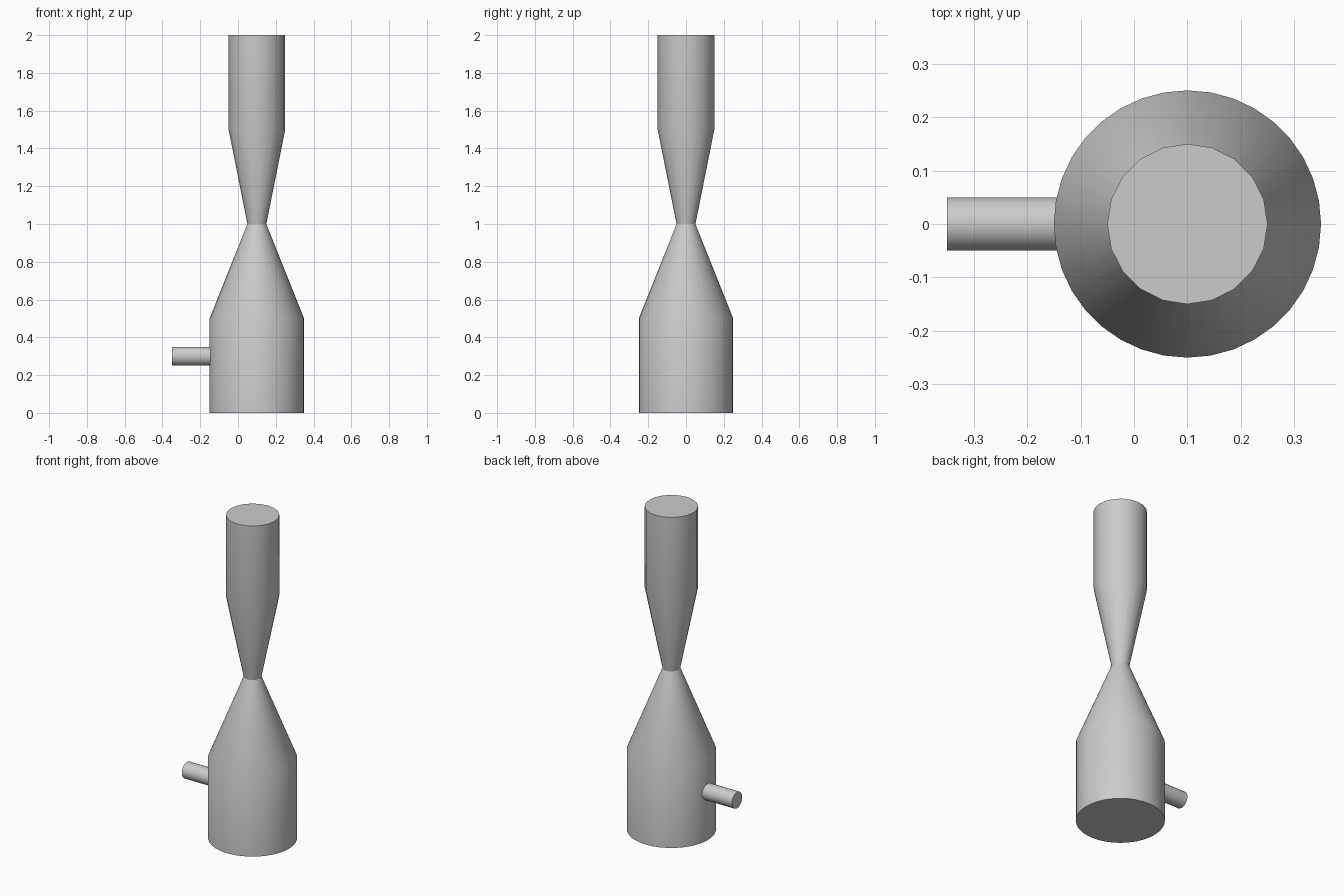
import bpy, bmesh
from math import radians, pi, cos, sin
from mathutils import Matrix

cube = bpy.data.objects.get("Cube")
if cube:
    bpy.data.objects.remove(cube, do_unlink=True)

# Single plain grey material
grey = bpy.data.materials.new("light grey")
grey.use_nodes = True
color = (0.6, 0.6, 0.6, 1)
grey.diffuse_color = color
grey.node_tree.nodes["Principled BSDF"].inputs["Base Color"].default_value = color


def turned(name, profile, sides, matrix, cap_start=False, cap_end=False):
    """Rings of (radius, height) joined into a turned part, capped where asked."""
    bm = bmesh.new()
    rings = [[bm.verts.new((r * cos(2 * pi * i / sides), r * sin(2 * pi * i / sides), h))
              for i in range(sides)] for r, h in profile]
    for low, high in zip(rings, rings[1:]):
        for i in range(sides):
            j = (i + 1) % sides
            bm.faces.new((low[i], low[j], high[j], high[i]))
    if cap_start:
        bm.faces.new(rings[0][::-1])
    if cap_end:
        bm.faces.new(rings[-1])
    bm.transform(matrix)
    mesh = bpy.data.meshes.new(name)
    bm.to_mesh(mesh)
    bm.free()
    mesh.materials.append(grey)
    obj = bpy.data.objects.new(name, mesh)
    bpy.context.collection.objects.link(obj)
    bpy.ops.object.select_all(action='DESELECT')
    obj.select_set(True)
    bpy.context.view_layer.objects.active = obj
    bpy.ops.object.shade_smooth_by_angle(angle=radians(30))
    return obj


axis = Matrix.Translation((0.1, 0, 0))

# Wide chamber narrowing to the throat
turned("lower_chamber", [(0.25, 0), (0.25, 0.5), (0.05, 1)], 36, axis, cap_start=True)

# Flared neck and straight outlet above the throat
turned("upper_outlet", [(0.05, 1), (0.15, 1.5), (0.15, 2)], 20, axis, cap_end=True)

# Side inlet pipe, running towards -x from just inside the chamber wall
side = Matrix.Translation((-0.14, 0, 0.3)) @ Matrix.Rotation(-pi / 2, 4, 'Y')
turned("side_inlet", [(0.05, 0), (0.05, 0.21)], 20, side, cap_end=True)
